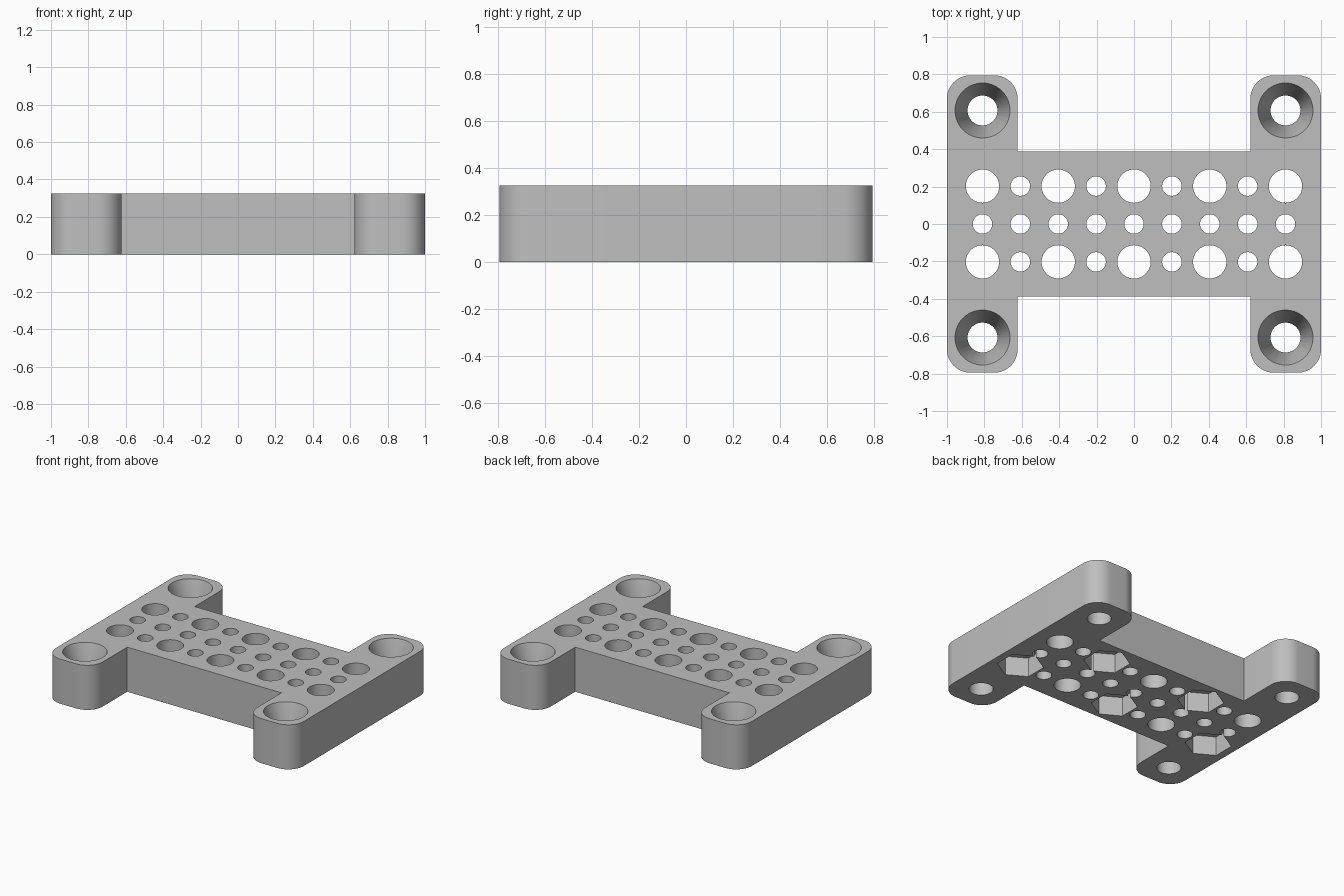
import bpy
import bmesh
import math
from mathutils import Matrix

if "Cube" in bpy.data.objects:
    bpy.data.objects.remove(bpy.data.objects["Cube"])

HEIGHT = 0.325
LEG_X, LEG_Y, LEG_INNER = 1.0, 0.795, 0.622
BAR_Y = 0.388
CORNER = 0.125
PITCH = 0.2025

grey = bpy.data.materials.new("plain grey")
grey.use_nodes = True
colour = (0.52, 0.52, 0.52, 1)
grey.diffuse_color = colour
grey.node_tree.nodes["Principled BSDF"].inputs["Base Color"].default_value = colour


def make_object(name, bm):
    bmesh.ops.recalc_face_normals(bm, faces=bm.faces[:])
    mesh = bpy.data.meshes.new(name)
    bm.to_mesh(mesh)
    bm.free()
    mesh.materials.append(grey)
    obj = bpy.data.objects.new(name, mesh)
    bpy.context.collection.objects.link(obj)
    return obj


def add_cone(bm, x, y, z0, z1, r0, r1, sides=48):
    bmesh.ops.create_cone(bm, cap_ends=True, segments=sides, radius1=r0, radius2=r1,
                          depth=z1 - z0, matrix=Matrix.Translation((x, y, (z0 + z1) / 2)))


def arc(cx, cy, start, steps=12):
    """Quarter circle, counter-clockwise from the start angle."""
    angles = [math.radians(start + 90 * i / steps) for i in range(steps + 1)]
    return [(cx + CORNER * math.cos(a), cy + CORNER * math.sin(a)) for a in angles]


# H-shaped body: one quarter outline mirrored into a closed loop
quarter = (arc(LEG_X - CORNER, LEG_Y - CORNER, 0)
           + arc(LEG_INNER + CORNER, LEG_Y - CORNER, 90) + [(LEG_INNER, BAR_Y)])
half = quarter + [(-x, y) for x, y in reversed(quarter)]
outline = half + [(x, -y) for x, y in reversed(half)]
bm = bmesh.new()
base = bm.faces.new([bm.verts.new((x, y, 0)) for x, y in outline])
top = bmesh.ops.extrude_face_region(bm, geom=[base])
bmesh.ops.translate(bm, vec=(0, 0, HEIGHT),
                    verts=[v for v in top["geom"] if isinstance(v, bmesh.types.BMVert)])
body = make_object("mounting_plate", bm)

# Three rows of through holes, and the straight part of the corner screw holes
holes = bmesh.new()
for col in range(-4, 5):
    for row in (-1, 0, 1):
        radius = 0.089 if row and col % 2 == 0 else 0.052
        add_cone(holes, col * PITCH, row * PITCH, -0.1, HEIGHT + 0.1, radius, radius)

# Nut pockets under alternate large holes
pockets = bmesh.new()
for col in range(-4, 5, 2):
    row = -1 if col % 4 == 0 else 1
    add_cone(pockets, col * PITCH, row * PITCH, -0.1, 0.14, 0.155, 0.155, 6)

# Tapered screw holes in the four feet
screws, tapers = bmesh.new(), bmesh.new()
slope = (0.147 - 0.08) / (HEIGHT - 0.1)
for sx in (-1, 1):
    for sy in (-1, 1):
        add_cone(screws, sx * 0.81, sy * 0.607, -0.1, HEIGHT + 0.1, 0.08, 0.08)
        add_cone(tapers, sx * 0.81, sy * 0.607, 0.08, HEIGHT + 0.02,
                 0.08 - 0.02 * slope, 0.147 + 0.02 * slope)

cutters = [make_object("hole_cutter", holes), make_object("pocket_cutter", pockets),
           make_object("screw_cutter", screws), make_object("taper_cutter", tapers)]
for cutter in cutters:
    cutter.hide_render = True
    cut = body.modifiers.new(cutter.name, "BOOLEAN")
    cut.operation = "DIFFERENCE"
    cut.solver = "EXACT"
    cut.object = cutter

# Bake the cuts and drop the cutters
bpy.context.view_layer.update()
graph = bpy.context.evaluated_depsgraph_get()
baked = bpy.data.meshes.new_from_object(body.evaluated_get(graph))
body.modifiers.clear()
body.data = baked
for cutter in cutters:
    bpy.data.objects.remove(cutter)

bpy.ops.object.select_all(action="DESELECT")
body.select_set(True)
bpy.context.view_layer.objects.active = body
bpy.ops.object.shade_smooth_by_angle(angle=math.radians(25))
